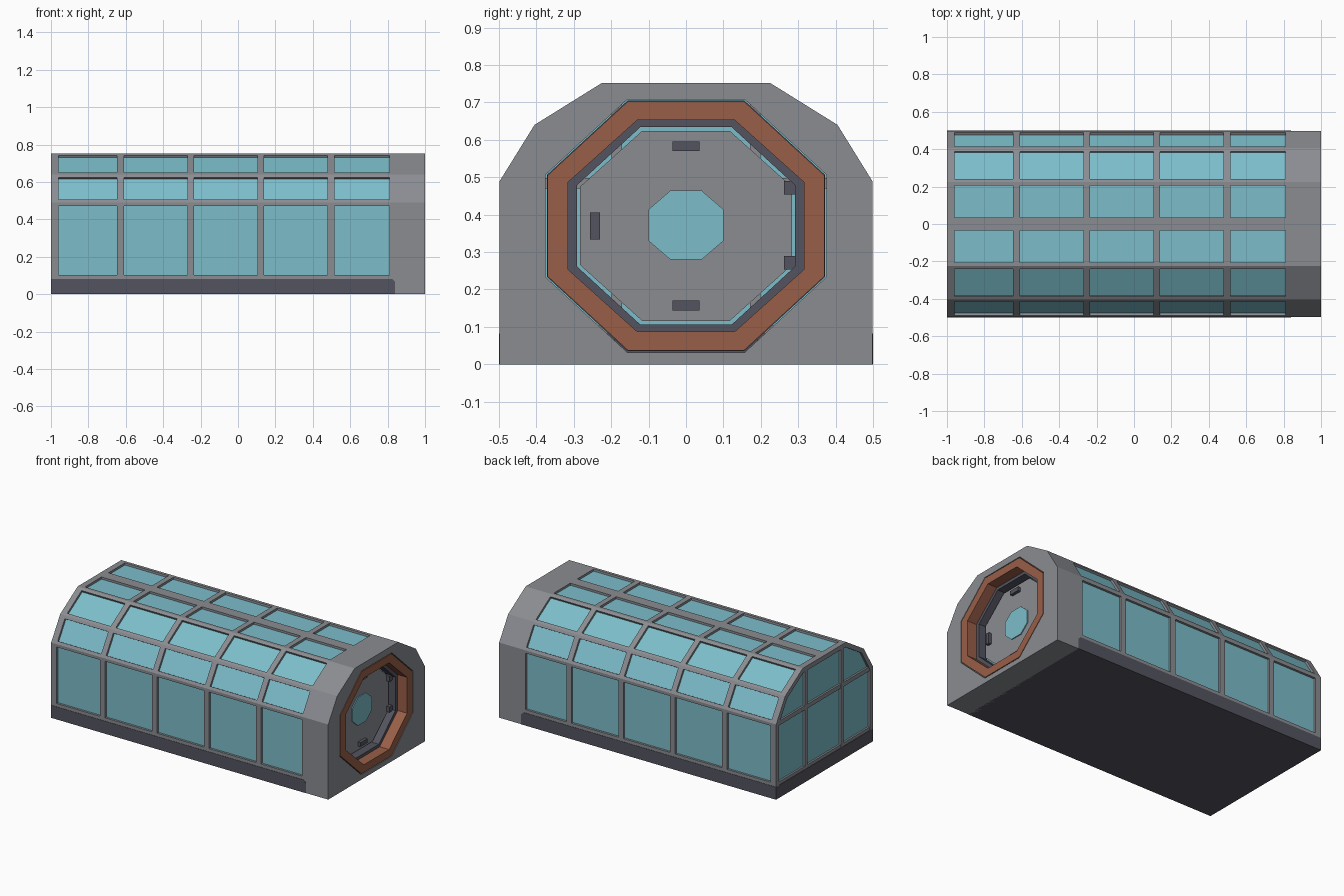
import bpy, bmesh
from mathutils import Vector

if "Cube" in bpy.data.objects:
    bpy.data.objects.remove(bpy.data.objects["Cube"])


def material(name, rgb):
    m = bpy.data.materials.new(name)
    m.diffuse_color = (*rgb, 1)
    m.use_nodes = True
    m.node_tree.nodes["Principled BSDF"].inputs["Base Color"].default_value = m.diffuse_color
    return m


GREY = material("grey metal", (0.255, 0.264, 0.285))
DARK = material("dark metal", (0.087, 0.087, 0.115))
GLASS = material("teal glass", (0.20, 0.51, 0.59))
RUST = material("rust orange", (0.315, 0.113, 0.065))


def build(name, verts, faces, mat):
    bm = bmesh.new()
    vs = [bm.verts.new(v) for v in verts]
    for f in faces:
        bm.faces.new([vs[i] for i in f])
    bmesh.ops.recalc_face_normals(bm, faces=bm.faces)
    me = bpy.data.meshes.new(name)
    bm.to_mesh(me)
    bm.free()
    me.materials.append(mat)
    ob = bpy.data.objects.new(name, me)
    bpy.context.collection.objects.link(ob)
    return ob


def prism(name, section, x0, x1, mat):
    """Solid with a (y, z) section, running along x."""
    n = len(section)
    verts = [(x, y, z) for x in (x0, x1) for y, z in section]
    faces = [range(n), range(n, 2 * n)]
    faces += [(i, (i + 1) % n, (i + 1) % n + n, i + n) for i in range(n)]
    return build(name, verts, faces, mat)


def box(name, x0, x1, y0, y1, z0, z1, mat):
    return prism(name, [(y0, z0), (y1, z0), (y1, z1), (y0, z1)], x0, x1, mat)


def ring(name, outer, inner, x0, x1, mat, closed=True):
    """Band between two matching (y, z) outlines, running along x."""
    n = len(outer)
    verts = [(x, y, z) for x in (x0, x1) for o in (outer, inner) for y, z in o]
    faces = []
    for i in range(n if closed else n - 1):
        j = (i + 1) % n
        faces += [(i, j, n + j, n + i), (2 * n + i, 2 * n + j, 3 * n + j, 3 * n + i),
                  (i, j, 2 * n + j, 2 * n + i), (n + i, n + j, 3 * n + j, 3 * n + i)]
    if not closed:
        faces += [(i, n + i, 3 * n + i, 2 * n + i) for i in (0, n - 1)]
    return build(name, verts, faces, mat)


def hull(z0, w=0.498, d=0.0):
    """Cross-section of the hull, shrunk inwards by d."""
    half = [(-w + d, z0), (-w + d, 0.49 - 0.28 * d),
            (-0.405 + 0.72 * d, 0.64 - 0.69 * d), (-0.225 + 0.28 * d, 0.752 - d)]
    return half + [(-y, z) for y, z in reversed(half)]


def octagon(w, c, h, v, mid=0.37):
    """Half width w, half flat top c, half height h, half flat side v."""
    half = [(-c, mid - h), (-w, mid - v), (-w, mid + v), (-c, mid + h)]
    return half + [(-y, z) for y, z in reversed(half)]


# Base slab with a chamfered end
side = [(-1, 0), (0.84, 0), (0.84, 0.065), (0.825, 0.082), (-1, 0.082)]
build("base", [(x, y, z) for y in (-0.5, 0.5) for x, z in side],
      [range(5), range(5, 10)] + [(i, (i + 1) % 5, (i + 1) % 5 + 5, i + 5) for i in range(5)], DARK)

# Glass shell, open where it meets the door housing
g = hull(0.08, d=0.014)
n = len(g)
build("glass_shell", [(x, y, z) for x in (-0.985, 0.83) for y, z in g],
      [range(n)] + [(i, i + 1, i + 1 + n, i + n) for i in range(n - 1)], GLASS)

# Ribs around the hull
for k, (a, b) in enumerate([(-1, -0.96)] + [(c - 0.018, c + 0.018) for c in
                                            (-0.628, -0.253, 0.122, 0.497)]):
    ring(f"rib_{k}", hull(0.08), hull(0.08, d=0.03), a, b, GREY, closed=False)

# Lengthwise bars folded over each hull corner
out, inn = hull(0.08), hull(0.08, d=0.028)


def toward(p, q, dist):
    p, q = Vector(p), Vector(q)
    return tuple(p + (q - p).normalized() * dist)


for i in range(1, 7):
    sec = [toward(out[i], out[i - 1], 0.019), out[i], toward(out[i], out[i + 1], 0.019),
           toward(inn[i], inn[i + 1], 0.013), inn[i], toward(inn[i], inn[i - 1], 0.013)]
    prism(f"corner_bar_{i}", sec, -0.99, 0.82, GREY)
box("ridge_bar", -0.99, 0.82, -0.036, 0.036, 0.725, 0.752, GREY)
for s, tag in ((-1, "front"), (1, "back")):
    y = sorted((s * 0.498, s * 0.47))
    box(f"sill_{tag}", -0.99, 0.82, *y, 0.08, 0.103, GREY)

# Mullions on the glazed end
for s, tag in ((-1, "front"), (1, "back")):
    box(f"end_mullion_{tag}", -0.998, -0.97, s * 0.185 - 0.014, s * 0.185 + 0.014, 0.08, 0.74, GREY)
box("end_crossbar", -0.997, -0.97, -0.48, 0.48, 0.47, 0.498, GREY)
box("end_sill", -0.997, -0.97, -0.48, 0.48, 0.08, 0.103, GREY)

# Door housing with its octagonal opening
ring("door_housing", hull(0), octagon(0.375, 0.157, 0.338, 0.137), 0.81, 1.0, GREY)
ring("door_surround", octagon(0.37, 0.155, 0.333, 0.135),
     octagon(0.315, 0.13, 0.283, 0.117), 0.93, 1.0, RUST)
ring("door_seal", octagon(0.372, 0.156, 0.335, 0.136),
     octagon(0.291, 0.122, 0.264, 0.109), 0.87, 0.932, DARK)

# Recessed door, window, handles and hinges
prism("door", octagon(0.283, 0.117, 0.254, 0.105), 0.86, 0.89, GREY)
prism("door_window", octagon(0.1, 0.042, 0.092, 0.042, 0.372), 0.889, 0.896, GLASS)
for k, (y, z, a, b) in enumerate([(0, 0.583, 0.036, 0.013), (0, 0.157, 0.036, 0.013),
                                  (-0.243, 0.37, 0.013, 0.036)]):
    box(f"handle_{k}", 0.885, 0.91, y - a, y + a, z - b, z + b, DARK)
for k, z in enumerate((0.272, 0.472)):
    box(f"hinge_{k}", 0.875, 0.91, 0.262, 0.295, z - 0.018, z + 0.018, DARK)
